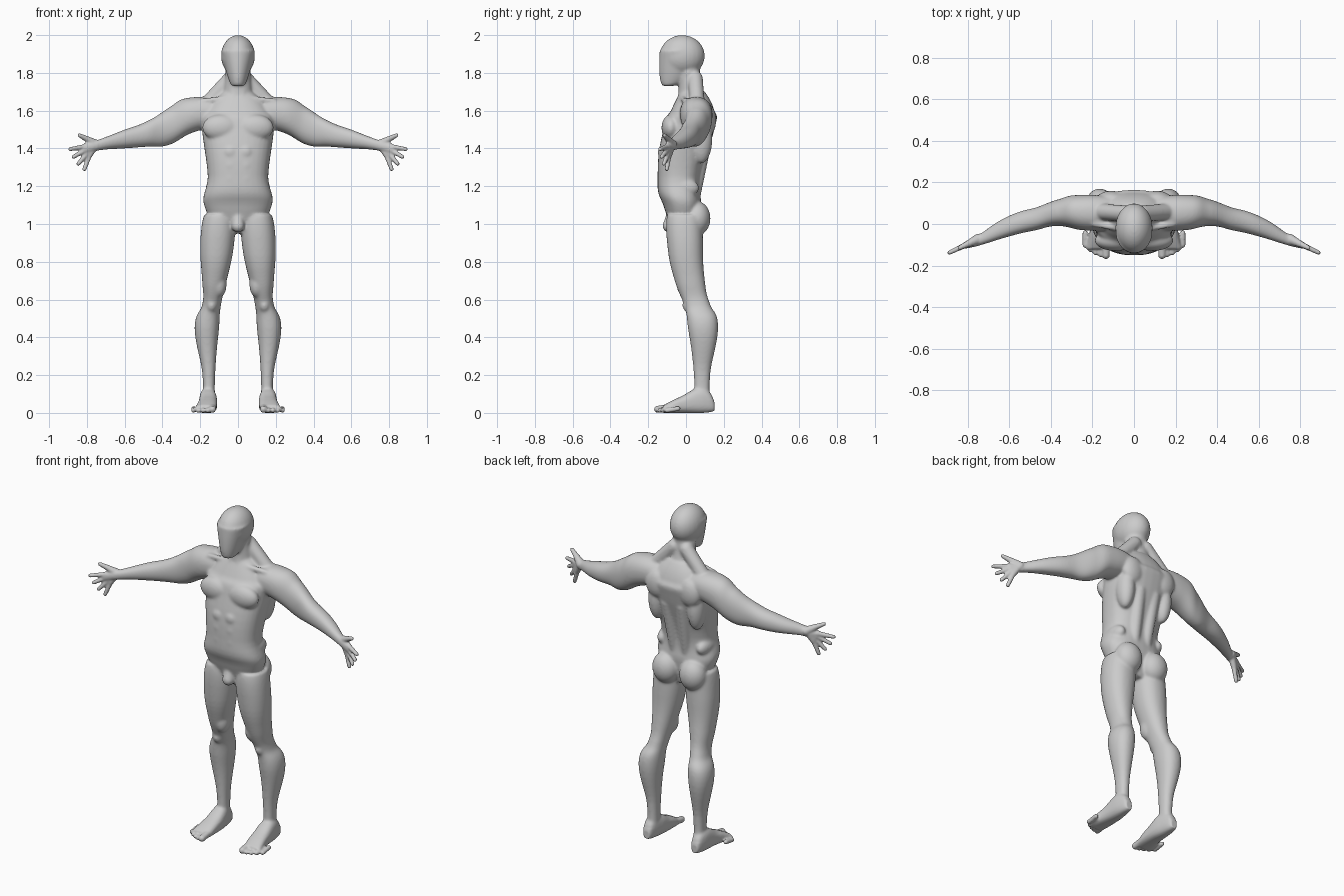
import bpy, bmesh, math
from mathutils import Vector, Matrix

cube = bpy.data.objects.get("Cube")
if cube:
    bpy.data.objects.remove(cube, do_unlink=True)

X_AXIS, Y_AXIS, Z_AXIS = range(3)
bm = bmesh.new()


def superellipse(angle, power):
    """Point on a rounded-box outline of unit size."""
    c, s = math.cos(angle), math.sin(angle)
    return [math.copysign(abs(value) ** (2 / power), value) for value in (c, s)]


def loft(axis, rows, power=2.2, steps=6, sides=32):
    """Smooth skin through sections given as (position, low u, high u, low v, high v)."""
    u, v = [i for i in range(3) if i != axis]
    rows = [Vector(row) for row in rows]
    path = []
    for i, (start, end) in enumerate(zip(rows, rows[1:])):
        leave = (end - rows[max(i - 1, 0)]) / 2
        arrive = (rows[min(i + 2, len(rows) - 1)] - start) / 2
        for step in range(steps):
            t = step / steps
            ease = t * t * (3 - 2 * t)
            path.append((start + leave * t).lerp(end - arrive * (1 - t), ease))
    path.append(rows[-1])
    rings = []
    for position, low_u, high_u, low_v, high_v in path:
        ring = []
        for k in range(sides):
            across, along = superellipse(math.tau * k / sides, power)
            co = Vector()
            co[axis] = position
            co[u] = (low_u + high_u + (high_u - low_u) * across) / 2
            co[v] = (low_v + high_v + (high_v - low_v) * along) / 2
            ring.append(bm.verts.new(co))
        rings.append(ring)
    for lower, upper in zip(rings, rings[1:]):
        for k in range(sides):
            bm.faces.new((lower[k - 1], lower[k], upper[k], upper[k - 1]))
    bm.faces.new(rings[0])
    bm.faces.new(rings[-1])


def centred_loft(rows, power):
    """Upright loft on the middle line from (height, half width, front, back)."""
    loft(Z_AXIS, [(z, -half, half, front, back) for z, half, front, back in rows], power)


def blob(center, radii):
    """Ellipsoid muscle mass."""
    place = Matrix.Translation(center) @ Matrix.Diagonal((*radii, 1))
    bmesh.ops.create_uvsphere(bm, u_segments=24, v_segments=16, radius=1, matrix=place)


def limb(start, end, start_radius, end_radius):
    """Round-ended tapered stick."""
    start, end = Vector(start), Vector(end)
    turn = (end - start).to_track_quat('Z', 'Y').to_matrix().to_4x4()
    place = Matrix.Translation((start + end) / 2) @ turn
    bmesh.ops.create_cone(bm, cap_ends=True, segments=16, radius1=start_radius,
                          radius2=end_radius, depth=(end - start).length, matrix=place)
    blob(start, [start_radius] * 3)
    blob(end, [end_radius] * 3)


def on_hand(x, z):
    """Point on the slanted upright plane in which the fingers fan out."""
    return Vector((x, .28 - .47 * x, z))


# Leg: hip, thigh, lower thigh, knee, calf, shin, ankle
loft(Z_AXIS, [(1.05, .02, .18, -.1, .09), (.9, .02, .2, -.1, .09), (.7, .06, .19, -.06, .1),
              (.57, .09, .19, -.01, .13), (.45, .1, .23, .01, .17), (.22, .12, .19, .04, .13),
              (.05, .12, .19, .04, .13)])
kneecap, inner_thigh = (.14, .02, .57), (.1, 0, .68)
blob(kneecap, (.03, .04, .04))
blob(inner_thigh, (.04, .05, .07))

# Foot: heel, ankle, instep, ball
loft(Y_AXIS, [(.15, .14, .18, .01, .06), (.09, .12, .2, 0, .13), (-.02, .11, .21, 0, .09),
              (-.12, .12, .23, 0, .04)], power=2.6)

# Toes shrink back towards the outer side
for i in range(5):
    radius = .013 if i else .019
    tip = Vector((.135 + .025 * i, .003 * i * i - .15, radius))
    limb(tip + Vector((0, .06, .01)), tip, radius, radius)

# Arm: shoulder, deltoid, upper arm, elbow, forearm, wrist, palm
loft(X_AXIS, [(.1, -.03, .13, 1.52, 1.66), (.25, -.03, .14, 1.48, 1.67), (.36, -.01, .12, 1.42, 1.62),
              (.47, -.03, .08, 1.41, 1.55), (.6, -.06, .04, 1.4, 1.5), (.73, -.1, -.04, 1.39, 1.45),
              (.82, -.12, -.1, 1.37, 1.42)])

# Fingers fan downwards one after another
for i in range(4):
    angle = math.radians(-10 - 20 * i)
    x, z = .81 - .008 * i, 1.41 - .015 * i
    knuckle = on_hand(x, z)
    tip = on_hand(x + .08 * math.cos(angle), z + .08 * math.sin(angle))
    limb(on_hand(.76, 1.41), knuckle, .02, .016)
    limb(knuckle, tip, .014, .011)

# Thumb
thumb_joint = on_hand(.8, 1.45)
limb(on_hand(.75, 1.42), thumb_joint, .026, .016)
limb(thumb_joint, on_hand(.84, 1.47), .016, .011)

# Chest, buttock, flank, shoulder blade and hip masses
for center, radii in [
    ((.09, -.08, 1.51), (.1, .05, .07)),
    ((.09, .06, 1.03), (.08, .07, .09)),
    ((.13, .08, 1.45), (.05, .06, .13)),
    ((.11, .12, 1.55), (.07, .04, .08)),
    ((.13, -.01, 1.19), (.04, .08, .05)),
]:
    blob(center, radii)

# Stomach muscles in three rows
for row in range(3):
    blob((.04, -.12, 1.24 + .07 * row), (.04, .03, .04))

# Spine column, neck slope, collar bone and front neck cord
neck_pit = (.02, -.03, 1.67)
limb((.04, .05, 1.16), (.05, .1, 1.45), .03, .04)
limb((.04, .05, 1.77), (.17, .06, 1.63), .04, .04)
limb(neck_pit, (.19, 0, 1.65), .015, .015)
limb(neck_pit, (.05, .01, 1.8), .015, .02)

# Mirror everything built so far to the other side
copy = bmesh.ops.duplicate(bm, geom=bm.verts[:] + bm.edges[:] + bm.faces[:])["geom"]
for element in copy:
    if isinstance(element, bmesh.types.BMVert):
        element.co.x *= -1

# Torso: crotch, hips, waist, chest, shoulders, neck root
centred_loft([(.95, .08, -.06, .05), (1.1, .18, -.12, .08), (1.25, .16, -.15, .08),
              (1.5, .19, -.12, .15), (1.6, .17, -.08, .15), (1.7, .08, -.03, .1)], power=2.4)
limb((0, -.08, 1.03), (0, -.09, .99), .03, .035)

# Neck, face and skull
centred_loft([(1.62, .09, -.05, .13), (1.75, .07, -.04, .08), (1.88, .06, -.06, .08)], power=2)
centred_loft([(1.73, .03, -.12, -.08), (1.78, .055, -.14, .02), (1.92, .09, -.14, .06)], power=2)
blob((0, -.02, 1.89), (.09, .12, .11))

# Fuse all masses into one skin
bmesh.ops.recalc_face_normals(bm, faces=bm.faces[:])
masses = bpy.data.meshes.new("body_masses")
bm.to_mesh(masses)
bm.free()
body = bpy.data.objects.new("body", masses)
bpy.context.collection.objects.link(body)
fuse = body.modifiers.new("fuse", 'REMESH')
fuse.mode = 'VOXEL'
fuse.voxel_size = .006
skin = bpy.data.meshes.new_from_object(body.evaluated_get(bpy.context.evaluated_depsgraph_get()))
body.modifiers.clear()
body.data = skin
bpy.data.meshes.remove(masses)

# Soften broad forms strongly, hands and feet lightly
broad = body.vertex_groups.new(name="broad_forms")
broad.add([vert.index for vert in skin.vertices
           if abs(vert.co.x) < .74 and vert.co.z > .07], 1, 'REPLACE')
light = body.modifiers.new("soften_all", 'SMOOTH')
light.iterations = 3
heavy = body.modifiers.new("soften_broad", 'SMOOTH')
heavy.iterations = 16
heavy.vertex_group = broad.name
skin.shade_smooth()

# Single plain colour
grey = bpy.data.materials.new("plain_grey")
grey.use_nodes = True
grey.diffuse_color = (.6, .6, .6, 1)
grey.node_tree.nodes["Principled BSDF"].inputs["Base Color"].default_value = grey.diffuse_color
skin.materials.clear()
skin.materials.append(grey)
